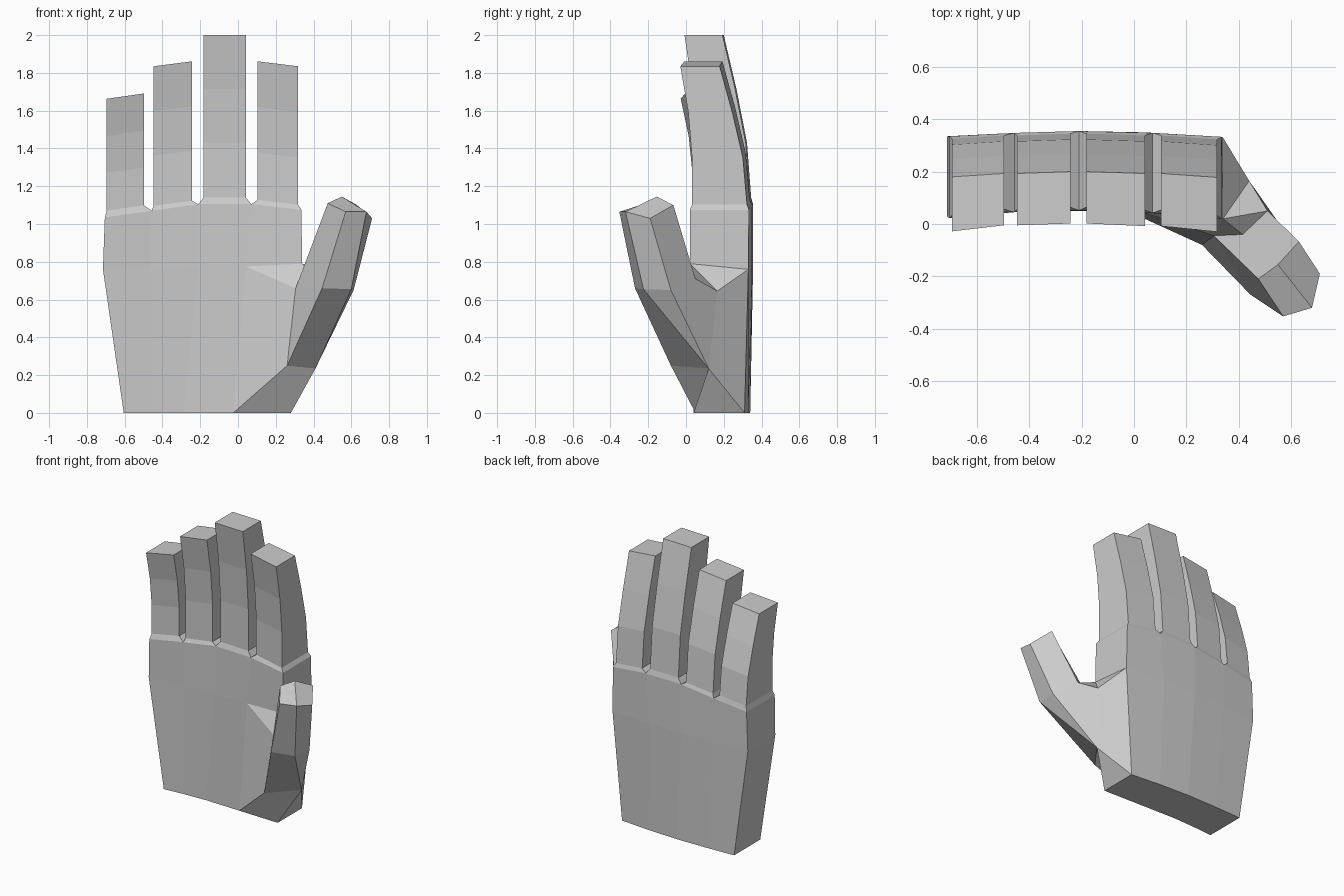
import bpy
import bmesh

if "Cube" in bpy.data.objects:
    bpy.data.objects.remove(bpy.data.objects["Cube"])

skin = bpy.data.materials.new("light_grey")
skin.diffuse_color = (0.6, 0.6, 0.6, 1)
skin.use_nodes = True
skin.node_tree.nodes["Principled BSDF"].inputs["Base Color"].default_value = skin.diffuse_color

bm = bmesh.new()


def v(*co):
    return bm.verts.new(co)


def face(*verts):
    bm.faces.new(verts)


def row(xs, ys, zs):
    return [v(*p) for p in zip(xs, ys, zs)]


# Palm rows: wrist, thumb web and knuckles, each with a front and a back line
front = [
    row((-.605, -.45, -.29, -.025, .28), (.04, .052, .058, .05, .04), (0,) * 5),
    row((-.715, -.46, -.21, .04, .34), (.03, .045, .05, .042, .02), (.76, .765, .77, .775, .79)),
    row((-.705, -.457, -.21, .07, .335), (.022, .045, .052, .042, .02), (1.035, 1.07, 1.105, 1.105, 1.075)),
]
back = [
    row((-.605, -.39, -.17, .06, .28), (.33, .338, .34, .33, .31), (0,) * 5),
    row((-.715, -.46, -.21, .04, .34), (.335, .347, .355, .35, .33), (.76,) * 5),
    row((-.705, -.457, -.21, .07, .335), (.335, .348, .355, .348, .333), (1.035, 1.07, 1.105, 1.105, 1.075)),
]
for r in range(2):
    for c in range(4):
        face(back[r][c], back[r][c + 1], back[r + 1][c + 1], back[r + 1][c])
        if (r, c) != (0, 3):  # the thumb replaces this panel
            face(front[r][c], front[r][c + 1], front[r + 1][c + 1], front[r + 1][c])
    face(front[r][0], back[r][0], back[r + 1][0], front[r + 1][0])
face(front[1][4], back[1][4], back[2][4], front[2][4])
for c in range(4):
    face(front[0][c], front[0][c + 1], back[0][c + 1], back[0][c])


# Fingers: four square sections, curling to the front
def finger(col, x0, x1, heights, tilt):
    f0, f1 = front[2][col:col + 2]
    b0, b1 = back[2][col:col + 2]
    ring = [f0, f1, b1, b0]
    f_bend, b_bend = (0, 0, -.02, -.062), (0, -.022, -.078, -.145)
    ys = [p.co.y for p in ring]
    for z, df, db in zip(heights, f_bend, b_bend):
        new = [v(x0, ys[0] + .012 + df, z - tilt), v(x1, ys[1] + .012 + df, z + tilt),
               v(x1, ys[2] - .01 + db, z + tilt), v(x0, ys[3] - .01 + db, z - tilt)]
        for i in range(4):
            j = (i + 1) % 4
            face(ring[i], ring[j], new[j], new[i])
        ring = new
    face(*ring)


finger(0, -.695, -.497, (1.085, 1.285, 1.48, 1.677), .014)
finger(1, -.447, -.243, (1.11, 1.375, 1.61, 1.848), .013)
finger(2, -.182, .042, (1.14, 1.43, 1.715, 2.0), 0)
finger(3, .104, .318, (1.115, 1.365, 1.605, 1.848), -.013)

# Thumb: base points, a middle ring and a six-sided tip
web_front, web_in, web_back = front[1][4], front[1][3], back[1][4]
wrist_in, wrist_front, wrist_back = front[0][3], front[0][4], back[0][4]
heel = v(.26, -.08, .25)
heel_side = v(.41, .12, .235)
saddle = v(.44, .165, .645)
mid = [v(.305, -.045, .66), v(.415, -.04, .71), v(.51, .05, .71),
       v(.612, -.08, .65), v(.6, -.225, .655), v(.445, -.27, .66)]
tip = [v(.475, -.21, 1.11), v(.55, -.155, 1.145), v(.63, -.067, 1.1),
       v(.71, -.19, 1.03), v(.68, -.32, 1.065), v(.57, -.353, 1.065)]
for i in range(6):
    j = (i + 1) % 6
    face(mid[i], mid[j], tip[j], tip[i])
face(tip[0], tip[1], tip[4], tip[5])
face(tip[1], tip[2], tip[3], tip[4])

# Web between thumb and palm
face(web_in, mid[0], web_front)
face(web_front, mid[0], mid[1])
face(web_front, mid[1], mid[2])
face(web_front, mid[2], saddle)
face(web_front, saddle, web_back)

# Thumb root
face(wrist_in, heel, mid[0], web_in)
face(heel, mid[5], mid[0])
face(heel, heel_side, mid[4], mid[5])
face(heel_side, mid[3], mid[4])
face(wrist_in, wrist_front, heel_side, heel)
face(wrist_front, wrist_back, heel_side)
face(wrist_back, web_back, saddle, heel_side)
face(saddle, mid[2], mid[3], heel_side)

bmesh.ops.recalc_face_normals(bm, faces=bm.faces)
mesh = bpy.data.meshes.new("hand")
bm.to_mesh(mesh)
bm.free()
mesh.materials.append(skin)
hand = bpy.data.objects.new("hand", mesh)
bpy.context.collection.objects.link(hand)
